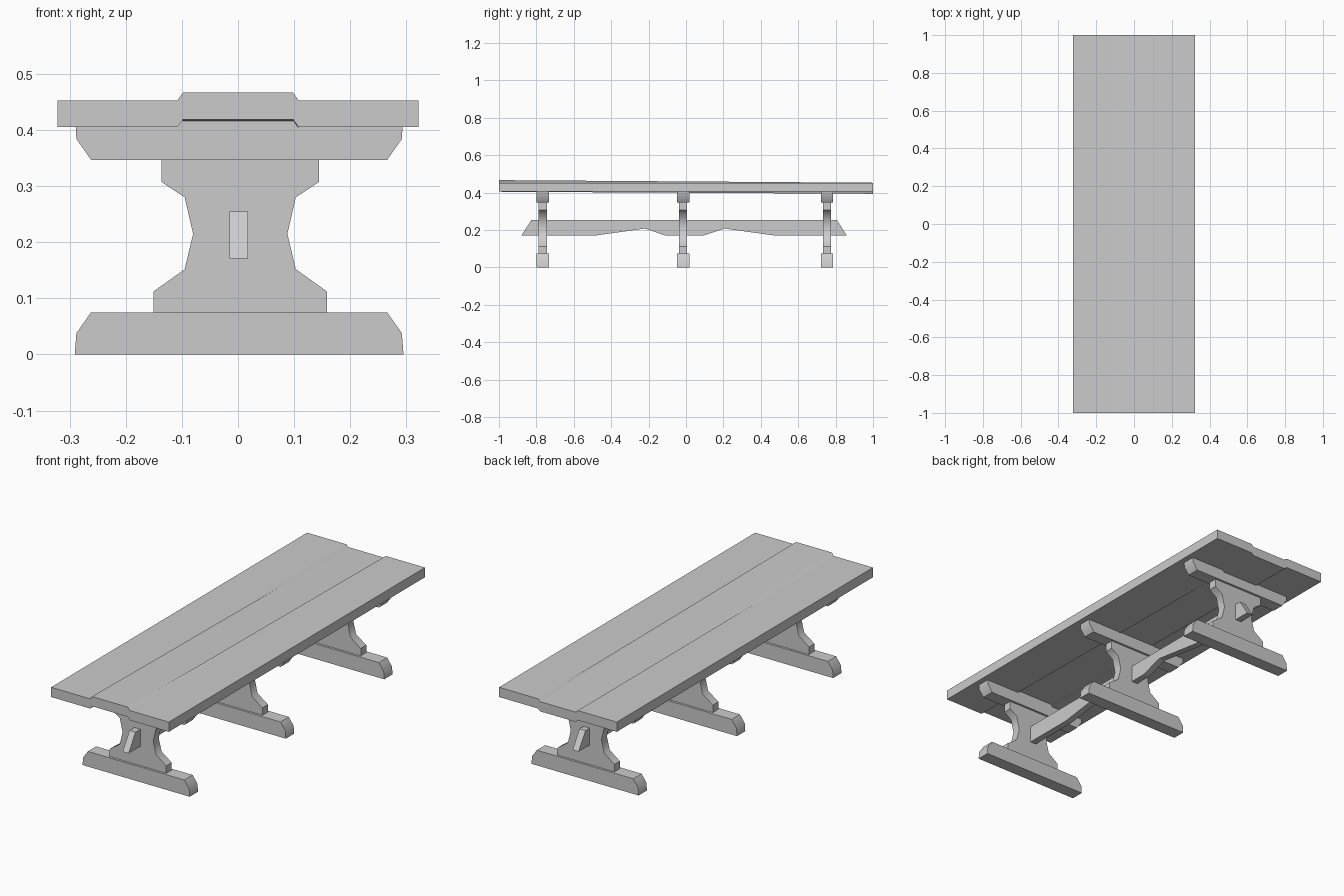
import bpy
import bmesh
import math

cube = bpy.data.objects.get("Cube")
if cube:
    bpy.data.objects.remove(cube, do_unlink=True)

GREY = (0.6, 0.6, 0.6, 1.0)
material = bpy.data.materials.new("plain_grey")
material.use_nodes = True
material.diffuse_color = GREY
material.node_tree.nodes["Principled BSDF"].inputs["Base Color"].default_value = GREY


def loft(name, start, end, smooth=False):
    """Solid between two matching outlines of 3D points."""
    bm = bmesh.new()
    a = [bm.verts.new(p) for p in start]
    b = [bm.verts.new(p) for p in end]
    bm.faces.new(a)
    bm.faces.new(b[::-1])
    for i in range(len(a)):
        j = (i + 1) % len(a)
        bm.faces.new((a[i], b[i], b[j], a[j]))
    bmesh.ops.recalc_face_normals(bm, faces=bm.faces)
    mesh = bpy.data.meshes.new(name)
    bm.to_mesh(mesh)
    bm.free()
    mesh.materials.append(material)
    obj = bpy.data.objects.new(name, mesh)
    bpy.context.collection.objects.link(obj)
    if smooth:
        bpy.ops.object.select_all(action='DESELECT')
        obj.select_set(True)
        bpy.context.view_layer.objects.active = obj
        bpy.ops.object.shade_smooth_by_angle(angle=math.radians(50))
    return obj


def mirrored(half, centre):
    """Closed outline from its right half, listed bottom to top."""
    return ([(centre + x, z) for x, z in half]
            + [(centre - x, z) for x, z in reversed(half)])


def slab(name, outline, y, depth):
    """Front-facing outline given a depth along y."""
    ends = [[(x, y + s * depth / 2, z) for x, z in outline] for s in (-1, 1)]
    return loft(name, *ends, smooth=True)


# Tabletop: the middle board stands proud at the front and sinks at the back
def top_section(y, offset):
    half = 0.322
    bottom = [(-half, 0), (-0.108, 0), (-0.098, offset),
              (0.098, offset), (0.108, 0), (half, 0)]
    return ([(x, y, 0.405 + z) for x, z in bottom]
            + [(x, y, 0.453 + z) for x, z in reversed(bottom)])


loft("tabletop", top_section(-1, 0.014), top_section(1, -0.011))

# Three trestles: foot, waisted post and crossbeam
FOOT = mirrored([(0.293, 0), (0.29, 0.038), (0.264, 0.075)], 0.002)
POST = mirrored([(0.155, 0.075), (0.155, 0.112), (0.099, 0.152), (0.084, 0.215),
                 (0.099, 0.28), (0.14, 0.307), (0.14, 0.347)], 0.004)
BEAM = mirrored([(0.264, 0.347), (0.29, 0.384), (0.292, 0.42)], 0.002)
for label, y in (("front", -0.766), ("middle", -0.015), ("back", 0.753)):
    slab(label + "_foot", FOOT, y, 0.065)
    slab(label + "_post", POST, y, 0.043)
    slab(label + "_crossbeam", BEAM, y, 0.065)

# Long stretcher with two arched cut-outs, running through the posts
SIDE = [(-0.88, 0.171), (-0.483, 0.171), (-0.22, 0.208), (-0.11, 0.171),
        (0.095, 0.171), (0.207, 0.208), (0.474, 0.171), (0.86, 0.171),
        (0.806, 0.255), (-0.826, 0.255)]
loft("stretcher", *[[(x, y, z) for y, z in SIDE] for x in (-0.015, 0.018)])
